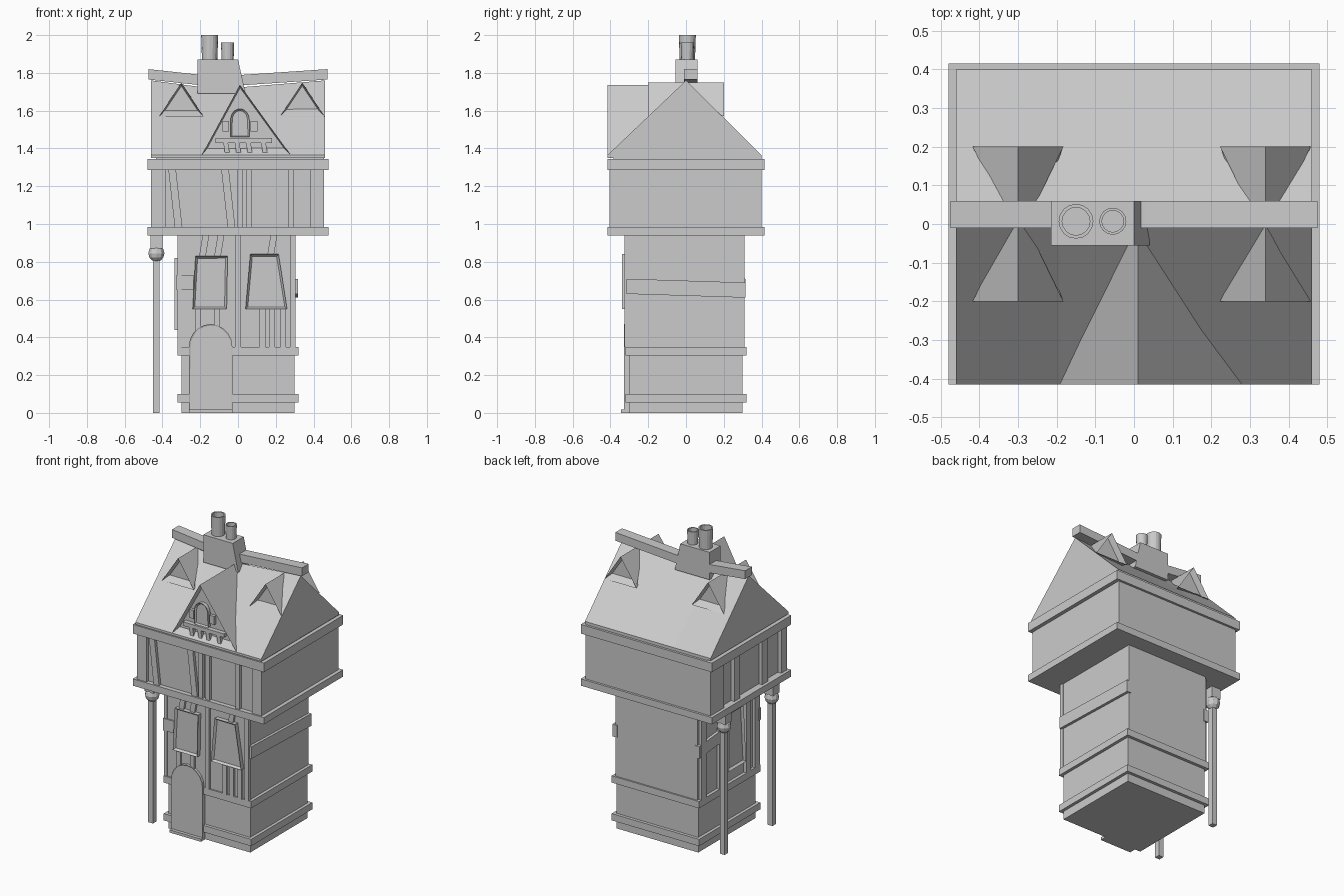
import bpy, bmesh, math

if "Cube" in bpy.data.objects:
    bpy.data.objects.remove(bpy.data.objects["Cube"], do_unlink=True)

grey = (.6, .6, .6, 1)
plain_grey = bpy.data.materials.new("plain_grey")
plain_grey.use_nodes = True
plain_grey.diffuse_color = grey
plain_grey.node_tree.nodes["Principled BSDF"].inputs["Base Color"].default_value = grey


def finish(name, bm):
    bmesh.ops.recalc_face_normals(bm, faces=bm.faces)
    mesh = bpy.data.meshes.new(name)
    bm.to_mesh(mesh)
    bm.free()
    mesh.materials.append(plain_grey)
    part = bpy.data.objects.new(name, mesh)
    bpy.context.collection.objects.link(part)
    return part


def loft(name, sections, frame=None, sink=None):
    """Skin a row of matching sections; optionally sink a panel in the first cap."""
    bm = bmesh.new()
    rings = [[bm.verts.new(point) for point in section] for section in sections]
    cap = bm.faces.new(rings[0])
    bm.faces.new(rings[-1])
    for ring, following in zip(rings, rings[1:]):
        for i in range(len(ring)):
            bm.faces.new((ring[i - 1], ring[i], following[i], following[i - 1]))
    bmesh.ops.recalc_face_normals(bm, faces=bm.faces)
    if frame:
        bmesh.ops.inset_individual(bm, faces=[cap], thickness=frame)
        bmesh.ops.translate(bm, verts=cap.verts, vec=-cap.normal * sink)
    return finish(name, bm)


def on_front(name, outline, face, back, **panel):
    """Extrude an outline of (x, z) points through the depth of the house."""
    return loft(name, [[(x, y, z) for x, z in outline] for y in (face, back)], **panel)


def on_side(name, outline, face, back, **panel):
    """Extrude an outline of (y, z) points across the width of the house."""
    return loft(name, [[(x, y, z) for y, z in outline] for x in (face, back)], **panel)


def slab(bottom, top, low, high, width, top_width=None):
    """Outline with a bottom centre, a top centre and its own widths."""
    half = width / 2
    top_half = (top_width or width) / 2
    return [(bottom - half, low), (bottom + half, low), (top + top_half, high), (top - top_half, high)]


def block(name, half_width, half_depth, low, high):
    return on_front(name, slab(0, 0, low, high, half_width * 2), -half_depth, half_depth)


def arch(centre, radius, low, spring, rise, steps=10):
    outline = [(centre - radius, low), (centre + radius, low)]
    for i in range(steps + 1):
        angle = math.pi * i / steps
        outline.append((centre + radius * math.cos(angle), spring + rise * math.sin(angle)))
    return outline


def timbers(name, builder, places, low, high, width, face, back, lean=0):
    for place in places:
        builder(name, slab(place - lean / 2, place + lean / 2, low, high, width), face, back)


# Main heights and half sizes
body = .3
course = .32
mid_floor = .35
upper_floor = .94
eave = 1.35
ridge = 1.76
rail_width, rail_depth = .48, .415
wall_width, wall_depth = .455, .4
right_wall = wall_width - .02

# Tower body and its string courses
block("ground_floor", body, body, 0, mid_floor)
block("middle_floor", body, body + .01, mid_floor, upper_floor)
for name, top in (("base_course", .1), ("middle_course", mid_floor)):
    block(name, course, course, top - .045, top)

# Crooked belts that stop at the windows
end = course - .005
for name, x, start, lift in (("left_belt", body, -end, 0), ("right_belt", -body, .1, .02)):
    outline = [(start, .63 + lift), (end, .61 + lift), (end, .69 + lift), (start, .71 + lift)]
    on_side(name, outline, x * 1.06, x * .95)
on_front("front_belt", slab(-.28, -.28, .65, .73, .09), -course, -body)

# Doorway and step
door_x, door_radius = -.145, .115
on_front("door", arch(door_x, door_radius, 0, mid_floor, .12), -.328, -body, frame=.008, sink=.004)
on_front("door_step", slab(door_x, door_x, 0, .018, door_radius * 2), -.345, -body)

# Crooked windows
panel = dict(frame=.016, sink=.015)
on_front("front_window_right", slab(-.15, -.14, .55, .83, .18, .17), -.34, -body, **panel)
on_front("front_window_left", slab(.15, .14, .55, .84, .22, .15), -.34, -body, **panel)
on_side("side_window", slab(-.06, -.05, .44, .82, .18, .15), -.335, -body, **panel)

# Timbers of the middle floor: full height, then below and above the windows
front_set = dict(name="middle_timber", builder=on_front, face=-course - .005, back=-body)
timbers(places=(0, .29), low=mid_floor, high=upper_floor, width=.03, **front_set)
timbers(places=(-.21, -.11, .13, .18, .24), low=mid_floor, high=.57, width=.03, **front_set)
timbers(places=(-.18, -.1, .18), low=.82, high=upper_floor, width=.035, lean=.02, **front_set)
timbers("side_middle_timber", on_side, (-.29, -.2, .08, .27), mid_floor, upper_floor,
        .05, -course, -body)

# Overhanging upper floor, recessed on the timbered sides
recess = .385
on_side("upper_floor", slab(0, 0, upper_floor, eave, wall_depth * 2 - .03), -right_wall, wall_width)
on_side("upper_floor_back", slab(wall_depth - .015, wall_depth - .015, upper_floor, eave, .03),
        -right_wall, wall_width)
block("lower_rail", rail_width, rail_depth, upper_floor, upper_floor + .045)
block("upper_rail", rail_width, rail_depth, eave - .065, eave - .005)
upper_set = dict(name="upper_timber", builder=on_front, low=upper_floor, high=eave - .05,
                 face=-wall_depth - .005, back=-recess + .02)
timbers(places=(-right_wall + .015, right_wall - .015), width=.07, **upper_set)
timbers(places=(-.33, -.05), width=.04, lean=-.04, **upper_set)
timbers(places=(.01, .06, .28), width=.03, **upper_set)
side_set = dict(name="side_upper_timber", builder=on_side, low=upper_floor, high=eave - .05,
                face=-wall_width - .005, back=-right_wall + .02)
timbers(places=(.33,), width=.14, **side_set)
timbers(places=(-.37, -.17, .12), width=.06, **side_set)

# Roof and ridge beam, both sagging towards the chimney
roof_sections, beam_sections = [], []
for reach, sag in ((-1, 0), (-.42, 1), (.06, 1), (1, 0)):
    x = reach * (wall_width + .005)
    peak = ridge - sag * .035
    roof_sections.append([(x, -rail_depth, eave), (x, -rail_depth, eave + .015), (x, 0, peak),
                          (x, wall_depth, eave + .015), (x, wall_depth, eave)])
    beam_x = reach * (rail_width - .005)
    low = ridge + .005 - sag * .03
    beam_sections.append([(beam_x, -.01, low), (beam_x, .06, low),
                          (beam_x, .06, low + .055), (beam_x, -.01, low + .055)])
loft("main_roof", roof_sections)
loft("ridge_beam", beam_sections)


def gable(name, centre, left, right, face, back, low, inner_low, high, **panel):
    """Triangular roof that narrows as it runs into the main slope."""
    outer = [(centre - left, face, low), (centre, face, high), (centre + right, face, low)]
    inner = [(centre - .02, back, inner_low), (centre, back, high), (centre + .02, back, inner_low)]
    loft(name, [outer, inner], **panel)


# Four dormers and the big front gable
for direction in (-1, 1):
    for centre in (-.3, .34):
        gable("dormer", centre, .117, .117, direction * .2, 0, 1.57, 1.72, 1.748,
              frame=.017, sink=.04)
gable("front_gable", .01, .21, .28, -rail_depth, -.03, eave, 1.68, 1.737, frame=.016, sink=.04)

# Timbering and arched window inside the gable
inner = -.37
on_front("gable_window", arch(.01, .05, eave + .11, eave + .2, .06), inner - .03, inner,
         frame=.01, sink=.01)
on_front("gable_beam", slab(.03, .03, eave + .08, eave + .105, .3), inner - .035, inner)
timbers("gable_post", on_front, (-.06, 0, .06, .14), eave + .015, eave + .08,
        .025, inner - .03, inner, lean=-.01)
timbers("gable_pane", on_front, (-.065, .085), eave + .14, eave + .195, .035, inner - .025, inner)

# Chimney with one flared side and two hollow flues
chimney_left, chimney_top = -.215, 1.872
on_front("chimney", [(chimney_left, ridge - .07), (.04, ridge - .07),
                     (0, chimney_top), (chimney_left, chimney_top)], -.055, .06)


def circle(centre, radius, z, sides=16):
    turns = [math.tau * i / sides for i in range(sides)]
    return [(centre + radius * math.cos(t), .007 + radius * math.sin(t), z) for t in turns]


for name, centre, radius, top in (("large_flue", -.15, .045, 2), ("small_flue", -.055, .035, 1.96)):
    bore = radius * .8
    loft(name, [circle(centre, bore, top - .08), circle(centre, bore, top),
                circle(centre, radius, top), circle(centre, radius * .9, chimney_top - .01)])

# Posts carrying the overhang on one side
post_x = -.432
for y in (-.28, .22):
    for name, size, low, high in (("support_post", .035, 0, .82), ("post_cap", .065, .87, upper_floor)):
        on_front(name, slab(post_x, post_x, low, high, size), y - size / 2, y + size / 2)
    bm = bmesh.new()
    bmesh.ops.create_uvsphere(bm, u_segments=10, v_segments=6, radius=.045)
    finish("post_ball", bm).location = (post_x, y, .845)
